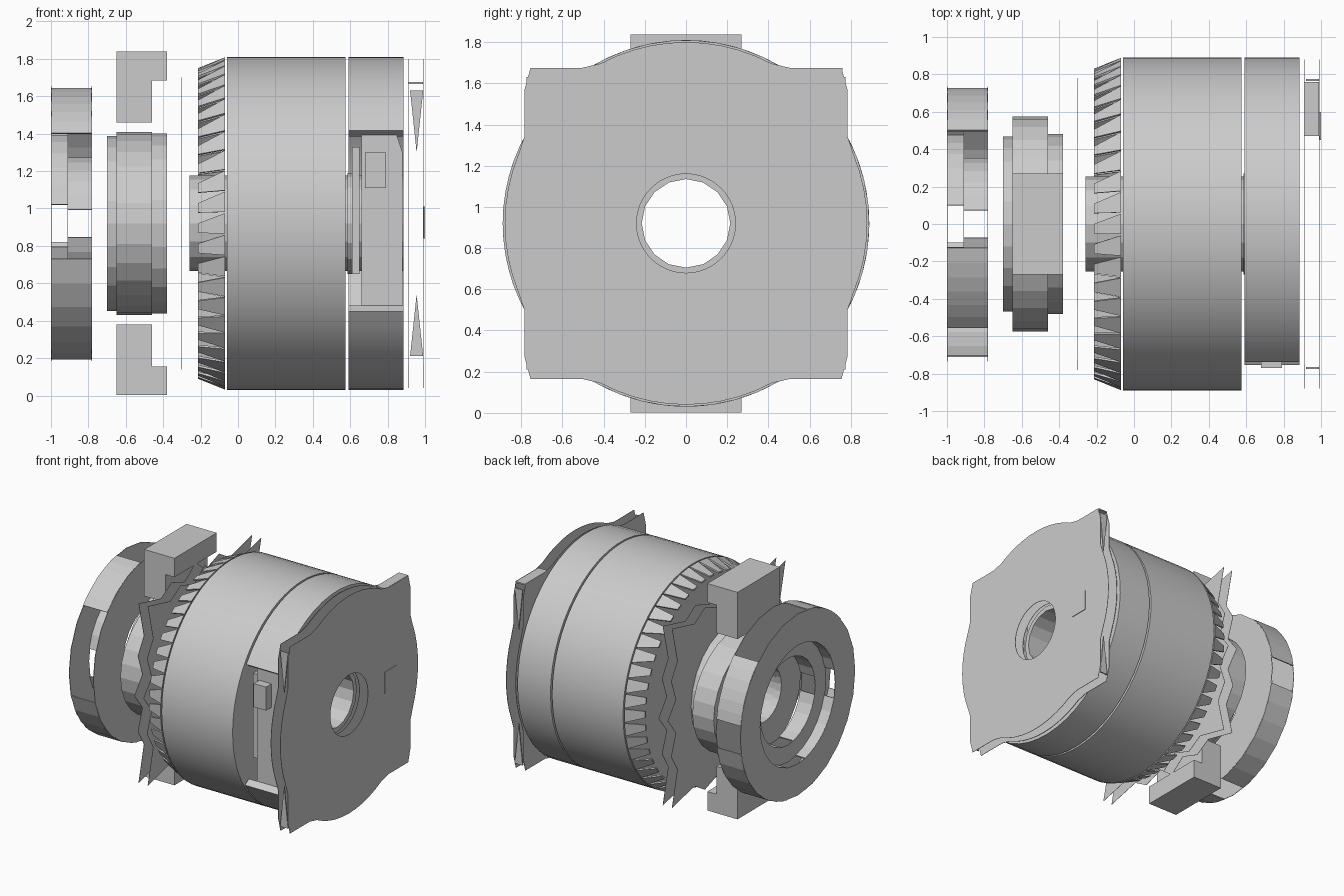
import bpy, bmesh, math
from math import radians, cos, sin, pi

if "Cube" in bpy.data.objects:
    bpy.data.objects.remove(bpy.data.objects["Cube"])

CZ = 0.92  # height of the shared axis, which runs along x


def finish(name, bm, smooth=False):
    bmesh.ops.recalc_face_normals(bm, faces=bm.faces)
    me = bpy.data.meshes.new(name)
    bm.to_mesh(me)
    bm.free()
    ob = bpy.data.objects.new(name, me)
    bpy.context.collection.objects.link(ob)
    if smooth:
        bpy.ops.object.select_all(action='DESELECT')
        ob.select_set(True)
        bpy.context.view_layer.objects.active = ob
        bpy.ops.object.shade_smooth_by_angle(angle=radians(20))
    return ob


def sweep(name, profile, n, a0=0, a1=360, smooth=False):
    """Sweep profile(index, angle) -> closed list of (x, r) about the axis."""
    bm = bmesh.new()
    full = a1 - a0 >= 360
    rows = []
    for i in range(n if full else n + 1):
        a = radians(a0 + (a1 - a0) * i / n)
        rows.append([bm.verts.new((x, r * cos(a), CZ + r * sin(a)))
                     for x, r in profile(i, a)])
    for i in range(n):
        p, q = rows[i], rows[(i + 1) % len(rows)]
        for j in range(len(p)):
            k = (j + 1) % len(p)
            bm.faces.new((p[j], p[k], q[k], q[j]))
    if not full:
        bm.faces.new(rows[0])
        bm.faces.new(rows[-1])
    return finish(name, bm, smooth)


def tube(name, x0, x1, r_in, r_out, n, **kw):
    prof = [(x0, r_in), (x0, r_out), (x1, r_out), (x1, r_in)]
    return sweep(name, lambda i, a: prof, n, **kw)


def plate(name, x0, x1, outline, r_in, n):
    """Flat plate with a round bore and an outline radius(index, angle)."""
    def prof(i, a):
        r = outline(i, a)
        return [(x0, r_in), (x0, r), (x1, r), (x1, r_in)]
    return sweep(name, prof, n)


def prism(name, pts, y0, y1):
    """Extrude an (x, z) outline along y."""
    bm = bmesh.new()
    a = [bm.verts.new((x, y0, z)) for x, z in pts]
    b = [bm.verts.new((x, y1, z)) for x, z in pts]
    bm.faces.new(a)
    bm.faces.new(b)
    for i in range(len(pts)):
        j = (i + 1) % len(pts)
        bm.faces.new((a[i], a[j], b[j], b[i]))
    return finish(name, bm)


def box(name, x0, x1, y0, y1, z0, z1):
    return prism(name, [(x0, z0), (x1, z0), (x1, z1), (x0, z1)], y0, y1)


def square(a, hy, hz):
    return min(hy / max(abs(cos(a)), 1e-6), hz / max(abs(sin(a)), 1e-6))


# main drum and its hub tube through the middle
tube("main_drum", -0.06, 0.575, 0.24, 0.89, 72, smooth=True)
tube("hub_tube", -0.26, 0.885, 0.215, 0.255, 16)

# rear ring with a window in the front side
tube("rear_ring", 0.59, 0.885, 0.83, 0.89, 40, a0=-148, a1=146, smooth=True)
tube("rear_hub", 0.585, 0.65, 0.22, 0.27, 16)

# parts seen through the window
prism("window_panel", [(0.66, 0.46), (0.88, 0.46), (0.88, 1.30), (0.84, 1.42),
                       (0.66, 1.42)], -0.70, -0.66)
box("window_upper_block", 0.68, 0.79, -0.77, -0.70, 1.11, 1.30)
box("window_rail", 0.61, 0.65, -0.68, -0.55, 0.65, 1.33)

# rear end plate: two skins, a round outline with squared corners
rear_outline = lambda i, a: max(0.88, square(a, 0.785, 0.755))
plate("end_plate_inner", 0.908, 0.911, rear_outline, 0.25, 64)
plate("end_plate_outer", 0.992, 0.995, rear_outline, 0.24, 64)
for s in (-1, 1):
    for t in (-1, 1):
        y0, y1 = sorted((s * 0.765, s * 0.775))
        z0, z1 = sorted((CZ + t * 0.38, CZ + t * 0.71))
        # side pieces narrow toward the middle of the plate
        prism("plate_corner_side", [(0.92, z0 if t < 0 else z1),
              (0.99, z0 if t < 0 else z1), (0.955, z1 if t < 0 else z0)], y0, y1)
box("plate_corner_cap", 0.91, 0.99, 0.47, 0.76, 1.665, 1.675)
box("terminal_pad", 0.99, 1.0, 0.45, 0.60, 0.84, 1.01)

# ring of tapered fan teeth on the front of the drum
bm = bmesh.new()
N = 48
step = 2 * pi / N
for i in range(N):
    c = i * step
    pts = []
    for x, r, k in ((-0.07, 0.89, -0.47), (-0.07, 0.89, 0.47),
                    (-0.215, 0.83, 0.47), (-0.215, 0.83, 0.0)):
        a = c + k * step
        pts.append([bm.verts.new((x, q * cos(a), CZ + q * sin(a))) for q in (r, r - 0.012)])
    bm.faces.new([p[0] for p in pts])
    bm.faces.new([p[1] for p in pts])
    for j in range(4):
        p, q = pts[j], pts[(j + 1) % 4]
        bm.faces.new((p[0], q[0], q[1], p[1]))
finish("fan_teeth", bm)

# jagged bracket plates in front of the drum
jagged = lambda i, a: max(0.73, square(a, 0.69, 0.69)) + (0.05 if i % 2 == 0 else -0.04)
plate("bracket_plate_rear", -0.301, -0.299, jagged, 0.24, 32)
plate("bracket_plate_front", -0.383, -0.381, jagged, 0.24, 32)

# stepped collar, its middle band wider than tall
tube("collar_front", -0.70, -0.645, 0.22, 0.468, 24)
collar = tube("collar_middle", -0.65, -0.46, 0.22, 1.0, 28)
for v in collar.data.vertices:  # squash only the outer wall
    if math.hypot(v.co.y, v.co.z - CZ) > 0.5:
        v.co.y *= 0.575
        v.co.z = CZ + (v.co.z - CZ) * 0.49
tube("collar_rear", -0.46, -0.38, 0.22, 0.482, 24)

# notched clamp blocks above and below the collar
for name, s in (("upper_block", 1), ("lower_block", -1)):
    pts = [(-0.65, 0.54), (-0.46, 0.54), (-0.46, 0.765), (-0.38, 0.765),
           (-0.38, 0.918), (-0.65, 0.918)]
    prism(name, [(x, CZ + s * z) for x, z in pts], -0.27, 0.27)

# front wheel: thin faces, broken rim and a stepped inner bore
tube("wheel_front_face", -1.0, -0.996, 0.48, 0.735, 24)
tube("wheel_web", -0.912, -0.908, 0.35, 0.49, 24)
tube("wheel_rear_face", -0.784, -0.78, 0.36, 0.735, 24)
for a0, a1 in ((8, 47), (100, 139), (195, 262), (280, 350)):
    tube("wheel_rim", -0.998, -0.782, 0.727, 0.735, 6, a0=a0, a1=a1)
for k in range(4):
    tube("wheel_outer_bore", -0.998, -0.91, 0.48, 0.49, 5, a0=90 * k + 15, a1=90 * k + 78)
    tube("wheel_inner_bore", -0.91, -0.782, 0.35, 0.36, 5, a0=90 * k + 12, a1=90 * k + 78)
